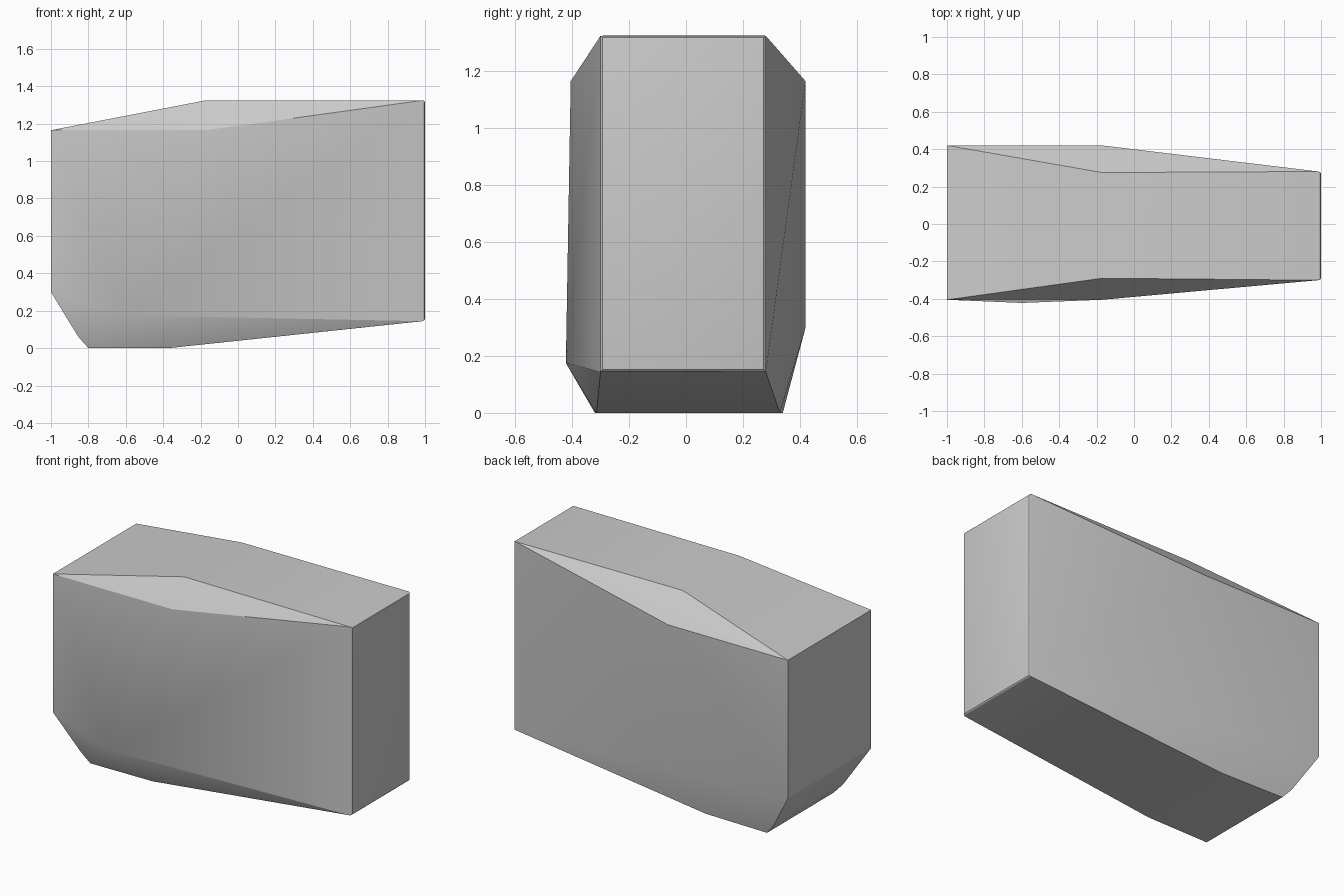
import bpy
import bmesh
import math

cube = bpy.data.objects.get("Cube")
if cube:
    bpy.data.objects.remove(cube, do_unlink=True)

# Stone grey
stone = bpy.data.materials.new("stone_grey")
stone.use_nodes = True
grey = (0.6, 0.6, 0.6, 1)
stone.diffuse_color = grey
stone.node_tree.nodes["Principled BSDF"].inputs["Base Color"].default_value = grey

# Corner rows of the boulder: x, z, front y, back y
rows = [
    (-1.0, 1.165, -0.405, 0.42),   # left end, top
    (-1.0, 0.30, -0.405, 0.42),    # left end, bottom
    (-0.17, 1.325, -0.29, 0.275),  # top ridge
    (-0.17, 1.165, -0.405, 0.42),  # shoulders
    (1.0, 1.325, -0.30, 0.28),     # right end, top
    (1.0, 0.145, -0.30, 0.28),     # right end, bottom
    (-0.855, 0.062, -0.335, 0.355),  # rounded heel
    (-0.80, 0.0, -0.32, 0.34),     # base
    (-0.37, 0.0, -0.315, 0.33),
]
bm = bmesh.new()
for x, z, front, back in rows:
    for y in (front, back):
        bm.verts.new((x, y, z))
bm.verts.new((-0.6, -0.422, 0.175))  # bulge low on the front

# Wrap the corners in a faceted skin
hull = bmesh.ops.convex_hull(bm, input=bm.verts[:])
unused = {g for g in hull["geom_interior"] + hull["geom_unused"]
          if isinstance(g, bmesh.types.BMVert)}
bmesh.ops.delete(bm, geom=list(unused), context="VERTS")
bmesh.ops.dissolve_limit(bm, angle_limit=math.radians(1.5),
                         verts=bm.verts[:], edges=bm.edges[:])

# Soften the rim of the flat right end
rim = [e for e in bm.edges if all(v.co.x > 0.99 for v in e.verts)]
bmesh.ops.bevel(bm, geom=rim, offset=0.014, segments=3, profile=0.5,
                affect="EDGES", clamp_overlap=True)
bmesh.ops.recalc_face_normals(bm, faces=bm.faces[:])

mesh = bpy.data.meshes.new("boulder")
bm.to_mesh(mesh)
bm.free()
mesh.materials.append(stone)
boulder = bpy.data.objects.new("boulder", mesh)
bpy.context.collection.objects.link(boulder)

bpy.ops.object.select_all(action="DESELECT")
boulder.select_set(True)
bpy.context.view_layer.objects.active = boulder
bpy.ops.object.shade_smooth_by_angle(angle=math.radians(25))
